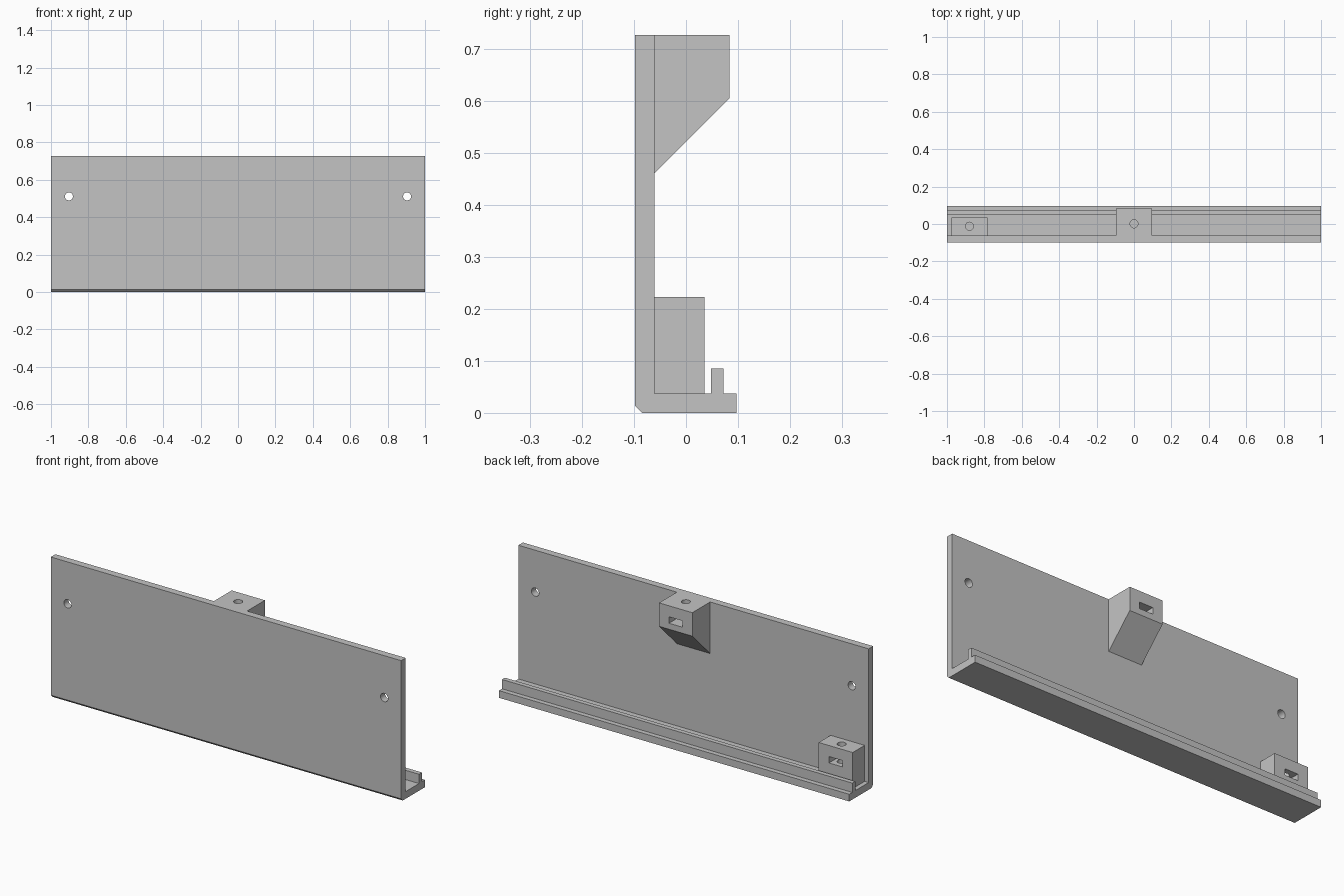
import bpy, bmesh, math
from mathutils import Matrix

cube = bpy.data.objects.get("Cube")
if cube:
    bpy.data.objects.remove(cube, do_unlink=True)

GREY = (0.55, 0.55, 0.55, 1)
grey = bpy.data.materials.new("light grey")
grey.use_nodes = True
grey.diffuse_color = GREY
grey.node_tree.nodes["Principled BSDF"].inputs["Base Color"].default_value = GREY


def add_object(name, bm):
    bmesh.ops.recalc_face_normals(bm, faces=bm.faces)
    mesh = bpy.data.meshes.new(name)
    bm.to_mesh(mesh)
    bm.free()
    mesh.materials.append(grey)
    obj = bpy.data.objects.new(name, mesh)
    bpy.context.scene.collection.objects.link(obj)
    return obj


def extrude_profile(name, profile, x0, x1):
    """Extrude a (y, z) outline along x."""
    bm = bmesh.new()
    face = bm.faces.new([bm.verts.new((x0, y, z)) for y, z in profile])
    geom = bmesh.ops.extrude_face_region(bm, geom=[face])["geom"]
    verts = [v for v in geom if isinstance(v, bmesh.types.BMVert)]
    bmesh.ops.translate(bm, verts=verts, vec=(x1 - x0, 0, 0))
    return add_object(name, bm)


def box(name, x0, x1, y0, y1, z0, z1):
    return extrude_profile(name, [(y0, z0), (y1, z0), (y1, z1), (y0, z1)], x0, x1)


def rod(name, centre, depth, along_y=False, radius=0.0215):
    bm = bmesh.new()
    turn = Matrix.Rotation(math.pi / 2 if along_y else 0, 4, 'X')
    bmesh.ops.create_cone(bm, cap_ends=True, segments=32, radius1=radius, radius2=radius,
                          depth=depth, matrix=Matrix.Translation(centre) @ turn)
    return add_object(name, bm)


def combine(target, other, operation):
    mod = target.modifiers.new(other.name, 'BOOLEAN')
    mod.operation = operation
    mod.solver = 'EXACT'
    mod.object = other
    bpy.context.view_layer.objects.active = target
    bpy.ops.object.modifier_apply(modifier=mod.name)
    bpy.data.objects.remove(other, do_unlink=True)


FRONT, WALL, TOP, FLOOR = -0.098, -0.061, 0.727, 0.037
INNER = -0.08

# Front panel, bottom ledge and upright lip share one section
panel = extrude_profile("panel_with_ledge", [
    (FRONT, 0.014), (-0.084, 0), (0.097, 0), (0.097, FLOOR), (0.072, FLOOR),
    (0.072, 0.085), (0.048, 0.085), (0.048, FLOOR), (WALL, FLOOR),
    (WALL, TOP), (FRONT, TOP)], -1, 1)

# Sloped mounting bracket and small corner block
bracket = extrude_profile("top_bracket", [
    (INNER, 0.461), (WALL, 0.461), (0.084, 0.606), (0.084, TOP), (INNER, TOP)], -0.095, 0.095)
combine(panel, bracket, 'UNION')
combine(panel, box("corner_block", -0.977, -0.783, INNER, 0.036, 0.02, 0.223), 'UNION')

# Screw hole and nut slot in each mount
for x, y, back, top in ((0, 0.001, 0.084, TOP), (-0.88, -0.012, 0.036, 0.223)):
    combine(panel, rod("screw_hole", (x, y, top - 0.05), 0.15), 'DIFFERENCE')
    combine(panel, box("nut_slot", x - 0.038, x + 0.038, y - 0.038, back + 0.02,
                       top - 0.09, top - 0.057), 'DIFFERENCE')

# Holes through the panel
for side in (-1, 1):
    combine(panel, rod("panel_hole", (side * 0.904, -0.08, 0.511), 0.1, True), 'DIFFERENCE')

bpy.ops.object.select_all(action='DESELECT')
panel.select_set(True)
bpy.context.view_layer.objects.active = panel
bpy.ops.object.shade_smooth_by_angle(angle=math.radians(30))
